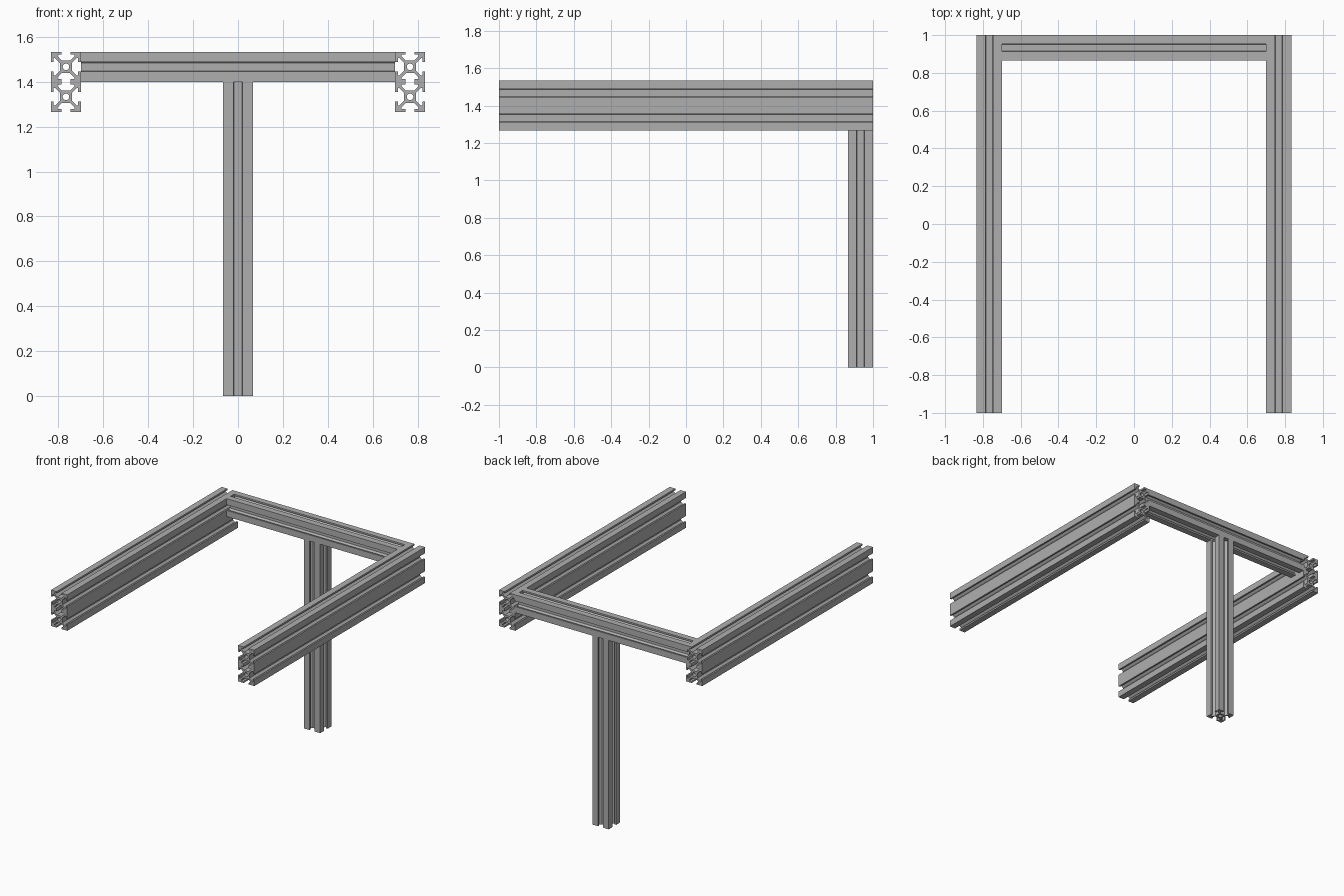
import bpy, bmesh, math

cube = bpy.data.objects.get("Cube")
if cube:
    bpy.data.objects.remove(cube, do_unlink=True)

MM = 1 / 150          # profile is drafted in millimetres
CELL = 20 * MM        # width of one extrusion cell
HALF = CELL / 2

aluminium = bpy.data.materials.new("grey aluminium")
aluminium.use_nodes = True
GREY = (0.43, 0.43, 0.43, 1)
aluminium.diffuse_color = GREY
aluminium.node_tree.nodes["Principled BSDF"].inputs["Base Color"].default_value = GREY

# Half of a T-slot, from the lip down to the core
HALF_SLOT = [(3.1, 10), (3.1, 8.2), (5.8, 8.2), (5.8, 7.2), (2.7, 4.1)]


def turn(points, quarter, cy):
    """Rotate points by quarter turns and shift them to a cell centre."""
    c, s = [(1, 0), (0, 1), (-1, 0), (0, -1)][quarter % 4]
    return [(c * x - s * y, s * x + c * y + cy) for x, y in points]


def slot(quarter, cy=0):
    full = HALF_SLOT + [(-x, y) for x, y in reversed(HALF_SLOT)]
    return turn(full, quarter, cy)


def corner(quarter, cy=0):
    return turn([(10, 10)], quarter, cy)


def bore(cy=0, n=24, r=2.2):
    return [(r * math.cos(math.tau * i / n), cy + r * math.sin(math.tau * i / n))
            for i in range(n)]


def single_profile():
    outline = []
    for q in range(4):
        outline += corner(q) + slot(q)
    return [outline, bore()]


def double_profile():
    up, low = 10, -10
    outline = (slot(3, up) + corner(0, up) + slot(0, up) + corner(1, up) + slot(1, up)
               + slot(1, low) + corner(2, low) + slot(2, low) + corner(3, low) + slot(3, low))
    # Facing slots of the two cells merge into one closed cavity
    cavity = slot(2, up)[1:-1] + slot(0, low)[1:-1]
    return [outline, cavity, bore(up), bore(low)]


def extrusion(name, loops, length, location, rotation=(0, 0, 0)):
    curve = bpy.data.curves.new(name, 'CURVE')
    curve.dimensions = '2D'
    curve.fill_mode = 'BOTH'
    curve.extrude = length / 2
    for loop in loops:
        spline = curve.splines.new('POLY')
        spline.points.add(len(loop) - 1)
        for point, (x, y) in zip(spline.points, loop):
            point.co = (x * MM, y * MM, 0, 1)
        spline.use_cyclic_u = True
    obj = bpy.data.objects.new(name, curve)
    bpy.context.collection.objects.link(obj)
    bpy.ops.object.select_all(action='DESELECT')
    obj.select_set(True)
    bpy.context.view_layer.objects.active = obj
    bpy.ops.object.convert(target='MESH')
    obj = bpy.context.view_layer.objects.active
    obj.name = name
    mesh = obj.data
    bm = bmesh.new()
    bm.from_mesh(mesh)
    bmesh.ops.remove_doubles(bm, verts=bm.verts, dist=0.0001)
    bmesh.ops.recalc_face_normals(bm, faces=bm.faces)
    bm.to_mesh(mesh)
    bm.free()
    mesh.materials.clear()
    mesh.materials.append(aluminium)
    obj.location = location
    obj.rotation_euler = rotation
    bpy.ops.object.shade_smooth_by_angle(angle=math.radians(25))
    return obj


POST = 210 * MM
SPAN = 210 * MM
BEAM = 300 * MM
BACK = BEAM / 2 - HALF
QUARTER = math.pi / 2

# Upright post and cross bar at the back
extrusion("post", single_profile(), POST, (0, BACK, POST / 2))
extrusion("cross_bar", single_profile(), SPAN, (0, BACK, POST + HALF), (0, QUARTER, 0))

# Double-height side beams running front to back
for name, side in (("left_beam", 1), ("right_beam", -1)):
    extrusion(name, double_profile(), BEAM, (side * (SPAN / 2 + HALF), 0, POST),
              (QUARTER, 0, 0))
